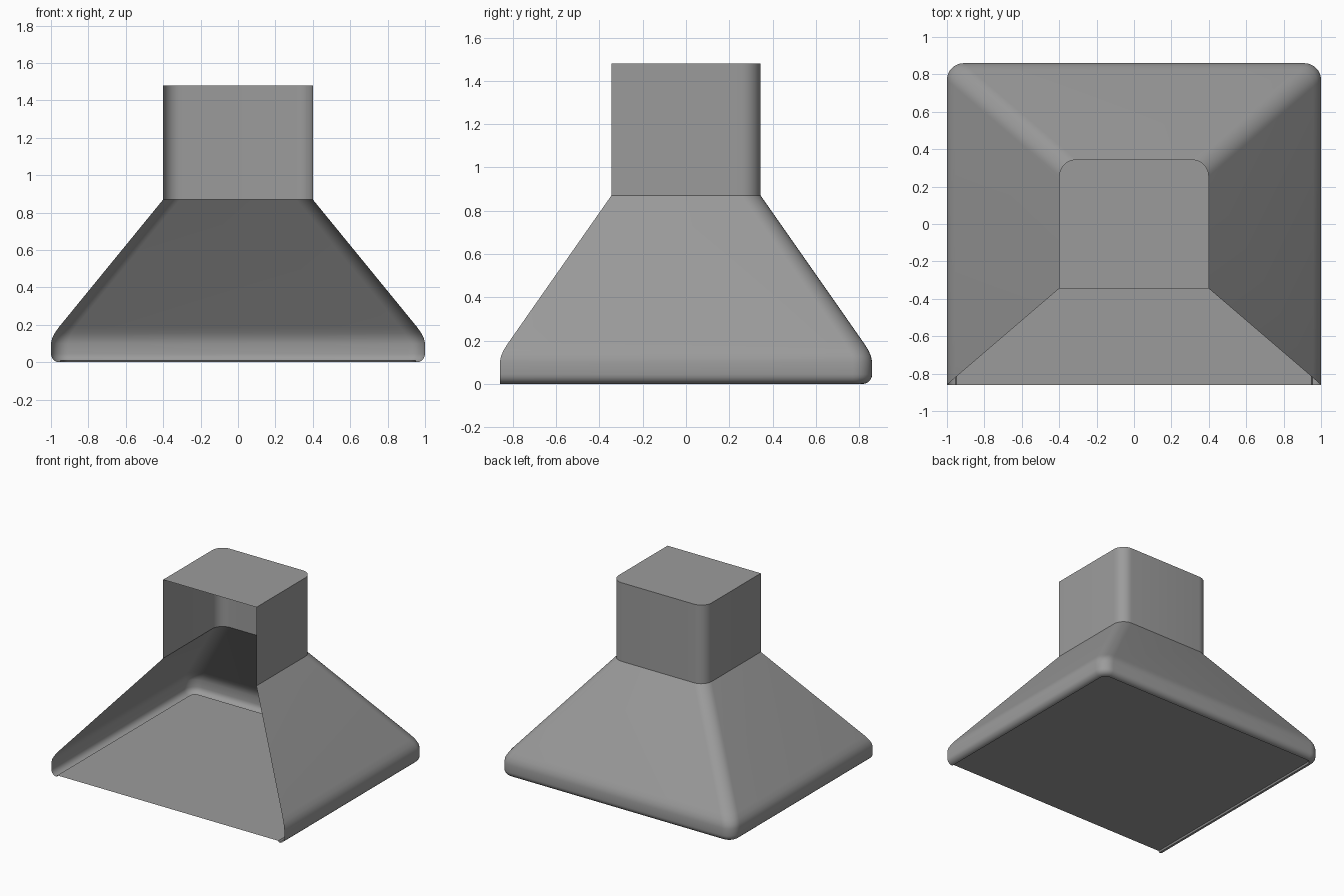
import bpy, bmesh, math

if "Cube" in bpy.data.objects:
    bpy.data.objects.remove(bpy.data.objects["Cube"], do_unlink=True)

# One brushed grey for the whole hood
steel = bpy.data.materials.new("grey steel")
steel.use_nodes = True
GREY = (0.33, 0.33, 0.33, 1)
steel.diffuse_color = GREY
steel.node_tree.nodes["Principled BSDF"].inputs["Base Color"].default_value = GREY


def u_ring(bm, half_w, front, back, radius, z, steps=8):
    """Open U outline: straight sides, rounded back corners, open front."""
    right = [(half_w, front)]
    for i in range(steps + 1):
        a = math.pi / 2 * i / steps
        right.append((half_w - radius + radius * math.cos(a),
                      back - radius + radius * math.sin(a)))
    outline = right + [(-x, y) for x, y in reversed(right)]
    return [bm.verts.new((x, y, z)) for x, y in outline]


def sheet(name, rings, cap=None):
    """Skin a stack of U outlines; optionally close the first or last."""
    bm = bmesh.new()
    rows = [u_ring(bm, *r) for r in rings]
    for low, high in zip(rows, rows[1:]):
        for i in range(len(low) - 1):
            bm.faces.new((low[i], low[i + 1], high[i + 1], high[i]))
    if cap == "top":
        bm.faces.new(rows[-1])
    elif cap == "bottom":
        bm.faces.new(list(reversed(rows[0])))
    mesh = bpy.data.meshes.new(name)
    bm.to_mesh(mesh)
    bm.free()
    mesh.materials.append(steel)
    obj = bpy.data.objects.new(name, mesh)
    bpy.context.collection.objects.link(obj)
    bpy.ops.object.select_all(action="DESELECT")
    obj.select_set(True)
    bpy.context.view_layer.objects.active = obj
    bpy.ops.object.shade_smooth_by_angle(angle=math.radians(30))
    return obj


NECK_W, NECK_Y, NECK_Z, TOP_Z = 0.4, 0.345, 0.87, 1.48
BASE_W, BASE_Y, R = 1.0, 0.86, 0.09

# Flared canopy: rolled lower lip, short rim, soft shoulder, sloping walls
lip = 0.045
canopy = []
for i in range(6):
    a = math.pi / 2 * i / 5
    inset = lip * (1 - math.sin(a))
    canopy.append((BASE_W - inset, -BASE_Y, BASE_Y - inset, R - inset,
                   lip * (1 - math.cos(a))))
for inset, z in ((0, 0.10), (0.006, 0.128), (0.02, 0.156), (0.042, 0.187)):
    y = BASE_Y - inset * 0.88
    canopy.append((BASE_W - inset, -y, y, R, z))
canopy.append((NECK_W, -NECK_Y, NECK_Y, R, NECK_Z))
sheet("canopy", canopy)

# Floor panel set slightly up inside the rolled lip
sheet("floor_panel", [
    (BASE_W - 0.052, -BASE_Y, BASE_Y - 0.052, 0.04, 0.012),
    (BASE_W - lip, -BASE_Y, BASE_Y - lip, R - lip, 0.0),
], cap="bottom")

# Chimney duct with closed top
sheet("chimney", [(NECK_W, -NECK_Y, NECK_Y, R, z) for z in (NECK_Z, TOP_Z)],
      cap="top")
